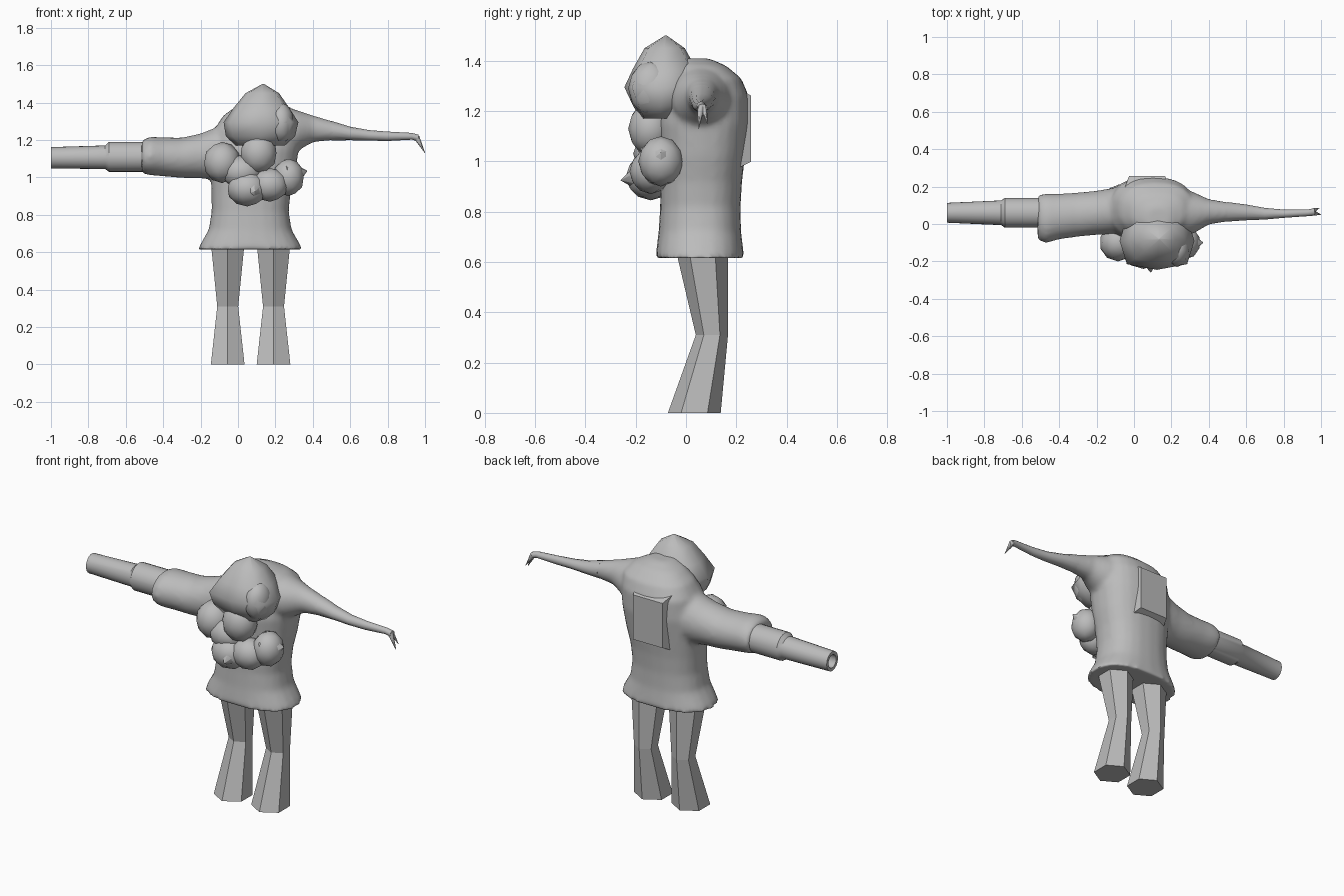
import bpy, bmesh, math
from mathutils import Vector

if "Cube" in bpy.data.objects:
    bpy.data.objects.remove(bpy.data.objects["Cube"])

grey = bpy.data.materials.new("plain_grey")
grey.diffuse_color = (0.5, 0.5, 0.5, 1)
grey.use_nodes = True
grey.node_tree.nodes["Principled BSDF"].inputs["Base Color"].default_value = grey.diffuse_color


def loft(bm, rings, axis, sides=24, power=2.0, phase=0.0):
    """Skin rings (pos, c1, c2, r1, r2) along z (c = x, y) or along x (c = y, z)."""
    loops = []
    for pos, c1, c2, r1, r2 in rings:
        loop = []
        for i in range(sides):
            a = 2 * math.pi * i / sides + phase
            c, s = math.cos(a), math.sin(a)
            u = c1 + r1 * math.copysign(abs(c) ** (2 / power), c)
            v = c2 + r2 * math.copysign(abs(s) ** (2 / power), s)
            loop.append(bm.verts.new((u, v, pos) if axis == 'z' else (pos, u, v)))
        loops.append(loop)
    for a, b in zip(loops, loops[1:]):
        for i in range(sides):
            j = (i + 1) % sides
            bm.faces.new((a[i], a[j], b[j], b[i]))
    bm.faces.new(loops[0][::-1])
    bm.faces.new(loops[-1])


def finish(bm, name, angle=None):
    bmesh.ops.recalc_face_normals(bm, faces=bm.faces)
    mesh = bpy.data.meshes.new(name)
    bm.to_mesh(mesh)
    bm.free()
    mesh.materials.append(grey)
    ob = bpy.data.objects.new(name, mesh)
    bpy.context.collection.objects.link(ob)
    if angle:
        bpy.ops.object.select_all(action='DESELECT')
        ob.select_set(True)
        bpy.context.view_layer.objects.active = ob
        bpy.ops.object.shade_smooth_by_angle(angle=math.radians(angle))
    return ob


def part(name, rings, axis, angle=None, **kw):
    bm = bmesh.new()
    loft(bm, rings, axis, **kw)
    return finish(bm, name, angle)


def spike(name, base, tip, radius, sides=6):
    base, tip = Vector(base), Vector(tip)
    bm = bmesh.new()
    bmesh.ops.create_cone(bm, segments=sides, radius1=radius, radius2=0.001,
                          depth=(tip - base).length, cap_ends=True)
    rot = (tip - base).to_track_quat('Z', 'Y')
    for v in bm.verts:
        v.co = rot @ v.co + (base + tip) / 2
    return finish(bm, name, 65)


# Coat: torso, wide sleeve and shoulder blended into one skin
torso = [(0.615, .065, .055, .278, .178), (0.64, .065, .055, .268, .174),
         (0.72, .065, .055, .222, .164), (0.82, .065, .057, .206, .16),
         (0.92, .07, .06, .212, .163), (1.02, .08, .065, .226, .17),
         (1.15, .09, .07, .235, .182), (1.26, .10, .08, .225, .17),
         (1.33, .12, .08, .20, .14), (1.38, .13, .06, .14, .10),
         (1.41, .13, .03, .06, .06)]
sleeve = [(0.05, .07, 1.14, .13, .18), (-.1, .07, 1.13, .125, .145),
          (-.2, .06, 1.115, .118, .12), (-.3, .05, 1.105, .118, .108),
          (-.4, .04, 1.11, .122, .104), (-.47, .03, 1.115, .132, .103),
          (-.515, .035, 1.11, .12, .088)]
thin_arm = [(.22, .06, 1.25, .14, .14), (.32, .06, 1.25, .11, .108),
            (.4, .065, 1.26, .068, .072), (.5, .065, 1.25, .052, .052),
            (.6, .062, 1.235, .042, .036), (.7, .055, 1.225, .031, .028),
            (.8, .055, 1.22, .022, .025), (.93, .06, 1.22, .018, .018),
            (.965, .065, 1.21, .02, .018)]
bm = bmesh.new()
loft(bm, torso, 'z', power=2.4)
loft(bm, sleeve, 'x')
loft(bm, thin_arm[:5], 'x')
coat = finish(bm, "coat")
rm = coat.modifiers.new("blend", 'REMESH')
rm.mode = 'VOXEL'
rm.voxel_size = 0.014
rm.use_smooth_shade = True
sm = coat.modifiers.new("soften", 'SMOOTH')
sm.factor = 0.5
sm.iterations = 5

# Thin outer arm with claws
part("thin_arm", thin_arm[3:], 'x', 50, sides=12)
spike("claw_front", (.955, .06, 1.215), (1.0, .05, 1.13), .016)
spike("claw_back", (.955, .07, 1.215), (.99, .085, 1.15), .014)

# Stepped hollow forearm
part("forearm", [(-.42, .06, 1.11, .08, .08), (-.69, .06, 1.11, .08, .08),
                 (-.71, .06, 1.108, .066, .063), (-1.0, .06, 1.105, .053, .057),
                 (-1.0, .06, 1.105, .036, .038), (-.85, .06, 1.105, .034, .036)],
     'x', 35)

# Pointed hood with square front corners and a hanging lobe
part("hood", [(1.17, .12, -.10, .13, .08), (1.22, .12, -.10, .185, .11),
              (1.295, .123, -.09, .20, .155), (1.37, .125, -.085, .15, .125),
              (1.45, .13, -.085, .09, .08), (1.5, .135, -.08, .004, .004)],
     'z', 60, sides=8, power=3.2)


def lump(name, centre, size):
    bm = bmesh.new()
    bmesh.ops.create_icosphere(bm, subdivisions=2, radius=1)
    for v in bm.verts:
        v.co = Vector(centre) + Vector(a * b for a, b in zip(v.co, size))
    return finish(bm, name, 60)


lump("hood_lobe", (.23, -.14, 1.29), (.07, .09, .11))

# Rounded beard lumps with pointed tips
for i, (c, s) in enumerate([((-.085, -.10, 1.08), (.10, .10, .11)),
                            ((.11, -.14, 1.13), (.10, .09, .11)),
                            ((.05, -.14, .94), (.11, .10, .095)),
                            ((.17, -.14, .96), (.10, .085, .09)),
                            ((.27, -.10, 1.0), (.085, .09, .10)),
                            ((.02, -.12, 1.03), (.11, .09, .09))]):
    lump(f"beard_lump_{i + 1}", c, s)
spike("beard_point_side", (.27, -.10, 1.01), (.37, -.10, 1.035), .09)
spike("beard_point_front", (.08, -.15, .94), (.09, -.26, .925), .085)

# Raised back panel
bm = bmesh.new()
bmesh.ops.create_cube(bm, size=1)
for v in bm.verts:
    inset = .8 if v.co.y > 0 else 1
    v.co = Vector((.07 + v.co.x * .24 * inset, .225 + v.co.y * .065,
                   1.13 + v.co.z * .33 * inset))
finish(bm, "back_panel", 40)

# Six-sided flat legs
for name, x in (("left_leg", -.055), ("right_leg", .19)):
    k = 1 / math.cos(math.pi / 6)
    part(name, [(0, x, .033, .09 * k, .105), (.31, x, .103, .056 * k, .064),
                (.65, x, .063, .09 * k, .104)], 'z', sides=6, phase=math.pi / 6)
